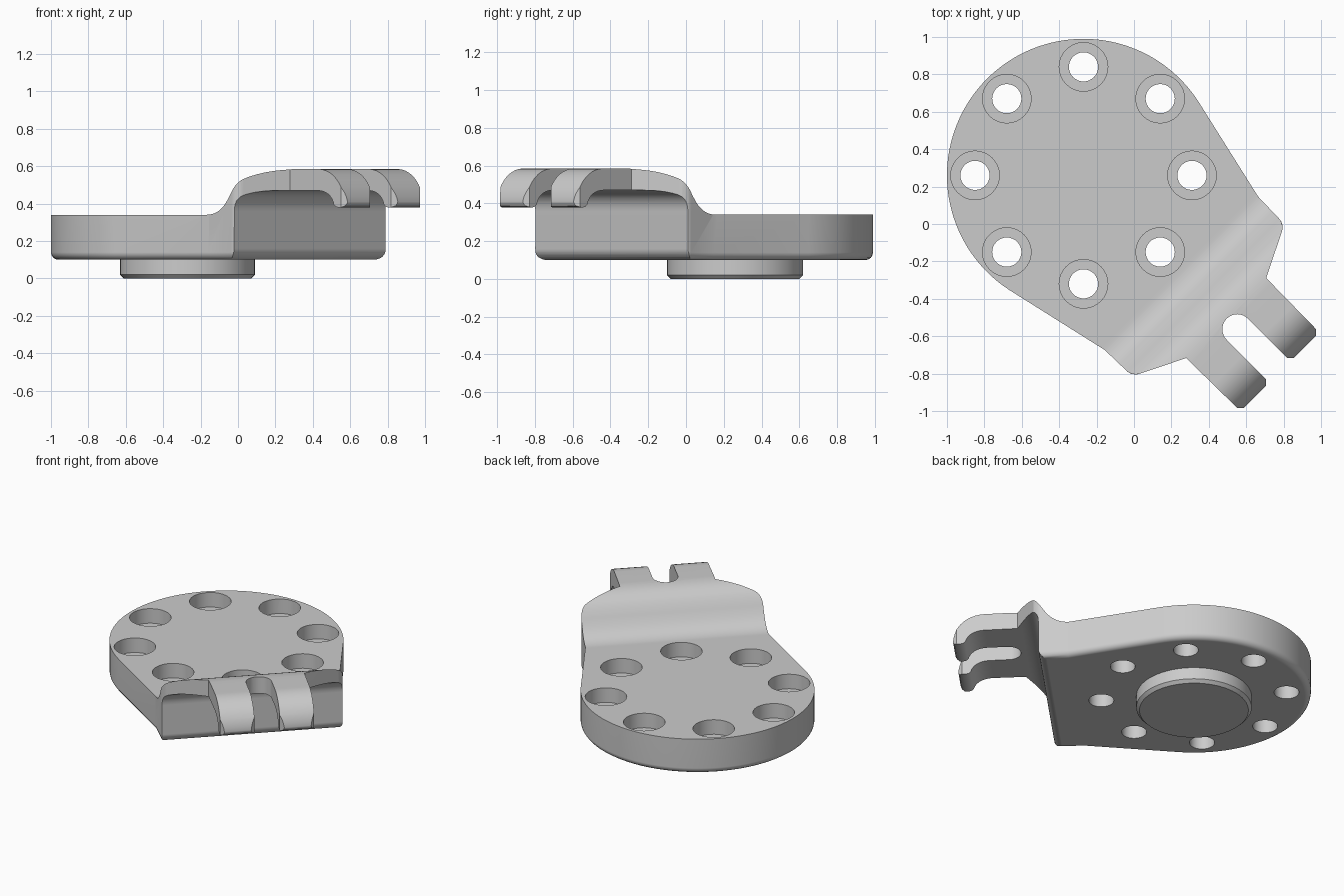
import bpy, bmesh
from math import sin, cos, pi, radians
from mathutils import Matrix, Vector
from mathutils.geometry import interpolate_bezier

cube = bpy.data.objects.get("Cube")
if cube:
    bpy.data.objects.remove(cube, do_unlink=True)

# The part is built along its own axis: u toward the hooks, v across
PLACE = Matrix.Translation((-0.27, 0.26, 0)) @ Matrix.Rotation(radians(-45), 4, 'Z')

grey = bpy.data.materials.new("plain grey")
grey.use_nodes = True
grey.diffuse_color = (0.6, 0.6, 0.6, 1)
grey.node_tree.nodes["Principled BSDF"].inputs["Base Color"].default_value = (0.6, 0.6, 0.6, 1)


def finish(name, bm):
    bmesh.ops.recalc_face_normals(bm, faces=bm.faces)
    mesh = bpy.data.meshes.new(name)
    bm.to_mesh(mesh)
    bm.free()
    mesh.materials.append(grey)
    obj = bpy.data.objects.new(name, mesh)
    bpy.context.collection.objects.link(obj)
    obj.matrix_world = PLACE
    return obj


def prism(points, direction):
    """Closed polygon pushed along a direction."""
    bm = bmesh.new()
    face = bm.faces.new([bm.verts.new(p) for p in points])
    top = bmesh.ops.extrude_face_region(bm, geom=[face])["geom"]
    bmesh.ops.translate(bm, vec=direction,
                        verts=[g for g in top if isinstance(g, bmesh.types.BMVert)])
    return bm


def lathe(bm, profile, steps, centre=(0, 0)):
    """Closed solid of revolution from (radius, z) pairs."""
    rings = [[bm.verts.new((centre[0] + r * cos(2 * pi * i / steps),
                            centre[1] + r * sin(2 * pi * i / steps), z))
              for i in range(steps)] for r, z in profile]
    for a, b in zip(rings, rings[1:]):
        for i in range(steps):
            j = (i + 1) % steps
            bm.faces.new((a[i], a[j], b[j], b[i]))
    bm.faces.new(rings[0])
    bm.faces.new(rings[-1])


def mirrored(half):
    """Outline from one half, reflected across the part's axis."""
    return half + [(u, -v) for u, v in reversed(half) if abs(v) > 1e-5]


def bezier(a, b, c, d, steps=12):
    return [tuple(p) for p in interpolate_bezier(Vector(a), Vector(b), Vector(c), Vector(d), steps)]


def boolean(obj, other, operation):
    mod = obj.modifiers.new("cut", 'BOOLEAN')
    mod.object, mod.operation, mod.solver = other, operation, 'EXACT'
    bpy.context.view_layer.update()
    bpy.context.view_layer.objects.active = obj
    bpy.ops.object.modifier_apply(modifier=mod.name)
    bpy.data.objects.remove(other, do_unlink=True)


def smooth(obj):
    bpy.ops.object.select_all(action='DESELECT')
    obj.select_set(True)
    bpy.context.view_layer.objects.active = obj
    bpy.ops.object.shade_smooth_by_angle(angle=radians(32))
    obj.modifiers.new("even_shading", 'WEIGHTED_NORMAL').keep_sharp = True


# Plate outline: disc, tangent sides and tapered nose; lower rim rounded
R, BASE = 0.73, 0.1
arc = [radians(77.3 + (180 - 77.3) * i / 36) for i in range(37)]
half = [(1.078, 0.304), (0.944, 0.575), (0.74, 0.58)] + [(R * cos(a), R * sin(a)) for a in arc]
bm = prism([(u, v, BASE) for u, v in mirrored(half)], (0, 0, 0.52))
rim = [e for e in bm.edges if all(abs(v.co.z - BASE) < 1e-4 for v in e.verts)
       or all(abs(v.co.x - 0.944) < 1e-4 for v in e.verts)]
bmesh.ops.bevel(bm, geom=rim, offset=0.04, segments=4, profile=0.5, affect='EDGES')
plate = finish("plate", bm)

# Two prongs with a round-ended slot between them
slot = [(1.163 - 0.08 * cos(a), 0.08 * sin(a)) for a in [pi / 2 * i / 8 for i in range(9)]]
half = slot + [(1.46, 0.08), (1.49, 0.11), (1.49, 0.27), (1.46, 0.298), (0.98, 0.304)]
prongs = finish("prongs", prism([(u, v, 0.3) for u, v in mirrored(half)], (0, 0, 0.35)))
boolean(plate, prongs, 'UNION')

# Side profile: flat plate, raised step, hooked tip, undercut front wall
side = [(-0.9, 0.34)]
side += bezier((0.72, 0.34), (0.82, 0.34), (0.86, 0.39), (0.9, 0.45))
side += bezier((0.9, 0.45), (0.95, 0.535), (1.0, 0.585), (1.12, 0.585))[1:]
side += bezier((1.285, 0.585), (1.4, 0.585), (1.475, 0.5), (1.485, 0.41))
side += bezier((1.483, 0.4), (1.48, 0.375), (1.42, 0.37), (1.405, 0.395), 6)
side += bezier((1.4, 0.41), (1.38, 0.45), (1.34, 0.47), (1.28, 0.47))
side += bezier((1.05, 0.47), (0.97, 0.47), (0.925, 0.43), (0.925, 0.36))
side += [(0.865 + 0.06 * cos(a), 0.159 - 0.06 * sin(a)) for a in [pi / 2 * i / 6 for i in range(7)]]
side += [(0.8, 0.05), (-0.9, 0.05)]
envelope = finish("envelope", prism([(u, -0.9, z) for u, z in side], (0, 1.8, 0)))
boolean(plate, envelope, 'INTERSECT')

# Ring of eight counterbored holes
bm = bmesh.new()
for k in range(8):
    a = k * pi / 4
    lathe(bm, [(0.078, 0), (0.078, 0.24), (0.13, 0.24), (0.13, 0.5)], 32,
          (0.58 * cos(a), 0.58 * sin(a)))
boolean(plate, finish("holes", bm), 'DIFFERENCE')
smooth(plate)

# Round boss underneath with a chamfered lower edge
bm = bmesh.new()
lathe(bm, [(0.34, 0), (0.36, 0.02), (0.36, 0.11)], 64)
smooth(finish("boss", bm))
